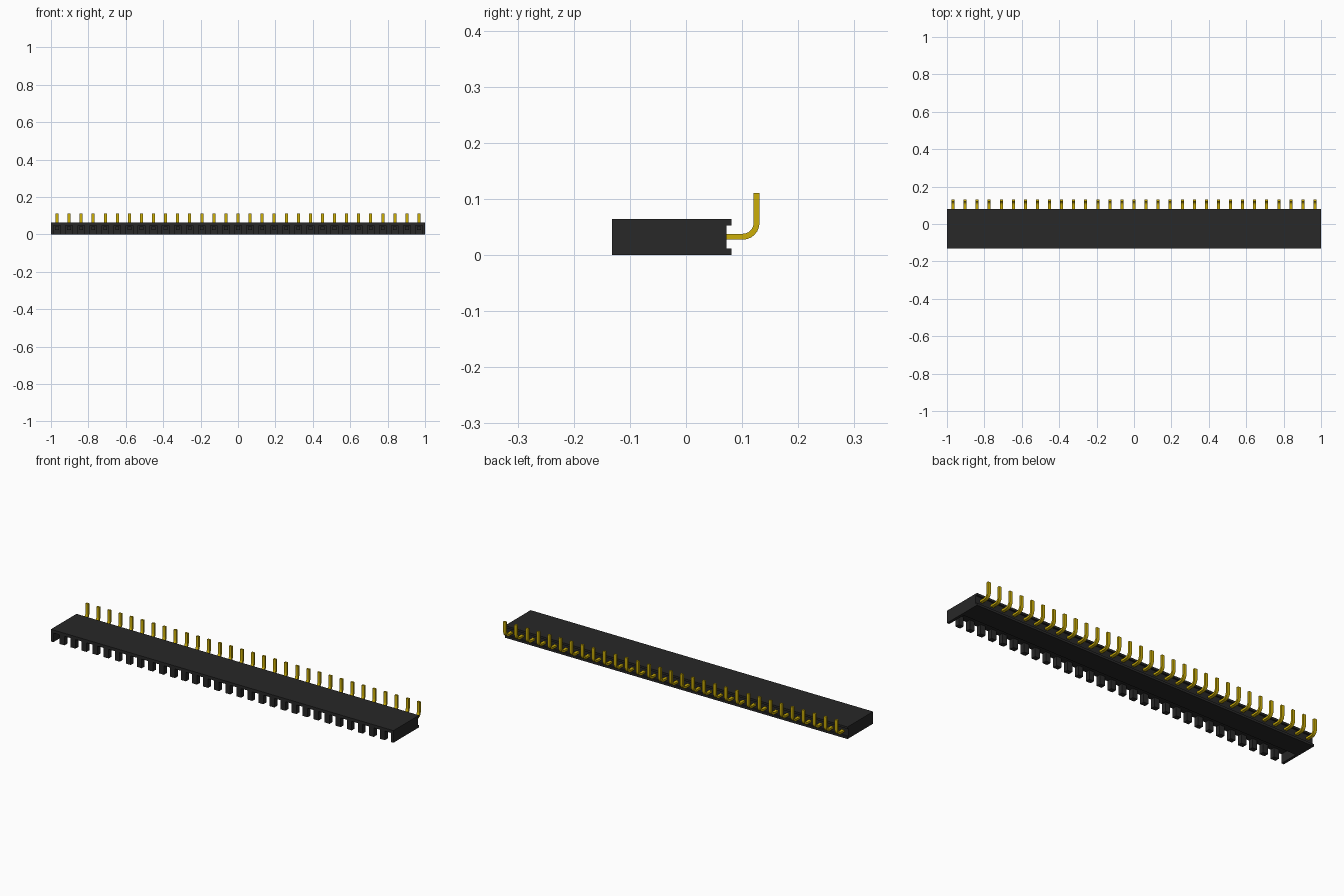
import bpy, bmesh, math
from mathutils import Vector

cube = bpy.data.objects.get("Cube")
if cube:
    bpy.data.objects.remove(cube, do_unlink=True)

COUNT = 31
PITCH = 2.0 / COUNT
H = 0.064                       # housing height
FRONT, TEETH_END, CAVITY_END, BACK = -0.132, -0.107, -0.03, 0.081
SLOT_W, SLOT_TOP = 0.036, 0.048
CENTRES = [-1 + PITCH * (i + 0.5) for i in range(COUNT)]


def material(name, rgb, rough):
    m = bpy.data.materials.new(name)
    m.use_nodes = True
    m.diffuse_color = (*rgb, 1)
    bsdf = m.node_tree.nodes["Principled BSDF"]
    bsdf.inputs["Base Color"].default_value = (*rgb, 1)
    bsdf.inputs["Roughness"].default_value = rough
    return m


black = material("black plastic", (0.021, 0.021, 0.021), 0.6)
gold = material("gold metal", (0.60, 0.42, 0.002), 0.4)


def extrude(name, outline, offset, mat):
    """Extrude a flat outline by an offset into a closed solid."""
    bm = bmesh.new()
    a = [bm.verts.new(p) for p in outline]
    b = [bm.verts.new(Vector(p) + Vector(offset)) for p in outline]
    bm.faces.new(a)
    bm.faces.new(b[::-1])
    n = len(a)
    for i in range(n):
        j = (i + 1) % n
        bm.faces.new((a[j], a[i], b[i], b[j]))
    bmesh.ops.recalc_face_normals(bm, faces=bm.faces)
    me = bpy.data.meshes.new(name)
    bm.to_mesh(me)
    bm.free()
    me.materials.append(mat)
    ob = bpy.data.objects.new(name, me)
    bpy.context.collection.objects.link(ob)
    return ob


# Front of the housing: row of short teeth with a slot for every contact
comb = [(-1, FRONT, H), (-1, FRONT, 0)]
for x in CENTRES:
    l, r = x - SLOT_W / 2, x + SLOT_W / 2
    comb += [(l, FRONT, 0), (l, FRONT, SLOT_TOP), (r, FRONT, SLOT_TOP), (r, FRONT, 0)]
comb += [(1, FRONT, 0), (1, FRONT, H)]
extrude("front_teeth", comb, (0, TEETH_END - FRONT, 0), black)

# Middle of the housing: roof and end walls over a cavity open below
WALL = 1 - (PITCH - SLOT_W) / 2
cover = [(-1, H), (-1, 0), (-WALL, 0), (-WALL, SLOT_TOP),
         (WALL, SLOT_TOP), (WALL, 0), (1, 0), (1, H)]
extrude("cavity_cover", [(x, TEETH_END, z) for x, z in cover],
        (0, CAVITY_END - TEETH_END, 0), black)

# Rear of the housing: solid bar with a long groove between two lips
rear = [(CAVITY_END, 0), (BACK, 0), (BACK, 0.012), (0.072, 0.012),
        (0.072, 0.053), (BACK, 0.053), (BACK, H), (CAVITY_END, H)]
extrude("rear_housing", [(-1, y, z) for y, z in rear], (2, 0, 0), black)

# Pin side outline: straight shank, rounded bend, upright tail
T = 0.0105
CY, CZ, R_OUT = 0.101, 0.0575, 0.030
R_IN = R_OUT - T
angles = [math.radians(-90 + 15 * k) for k in range(7)]


def arc(r):
    return [(CY + r * math.cos(a), CZ + r * math.sin(a)) for a in angles]


pin = [(0.06, CZ - R_OUT)] + arc(R_OUT) + [(CY + R_OUT, 0.111), (CY + R_IN, 0.111)]
pin += arc(R_IN)[::-1] + [(0.06, CZ - R_IN)]

PIN_W, S = 0.016, 0.010
first = CENTRES[0]
pin_ob = extrude("bent_pin", [(first - PIN_W / 2, y, z) for y, z in pin],
                 (PIN_W, 0, 0), gold)
# Small square socket on the rear wall behind each slot
square = [(-S, 0.023), (S, 0.023), (S, 0.043), (-S, 0.043)]
socket_ob = extrude("contact_socket",
                    [(first + x, CAVITY_END - 0.02, z) for x, z in square],
                    (0, 0.025, 0), black)

# Repeat the pins and sockets along the housing
for ob in (pin_ob, socket_ob):
    arr = ob.modifiers.new("row", 'ARRAY')
    arr.count = COUNT
    arr.use_relative_offset = False
    arr.use_constant_offset = True
    arr.constant_offset_displace = (PITCH, 0, 0)

# Smooth the pin bends, keeping the pin edges sharp
bpy.ops.object.select_all(action='DESELECT')
pin_ob.select_set(True)
bpy.context.view_layer.objects.active = pin_ob
bpy.ops.object.shade_smooth_by_angle(angle=math.radians(30))
